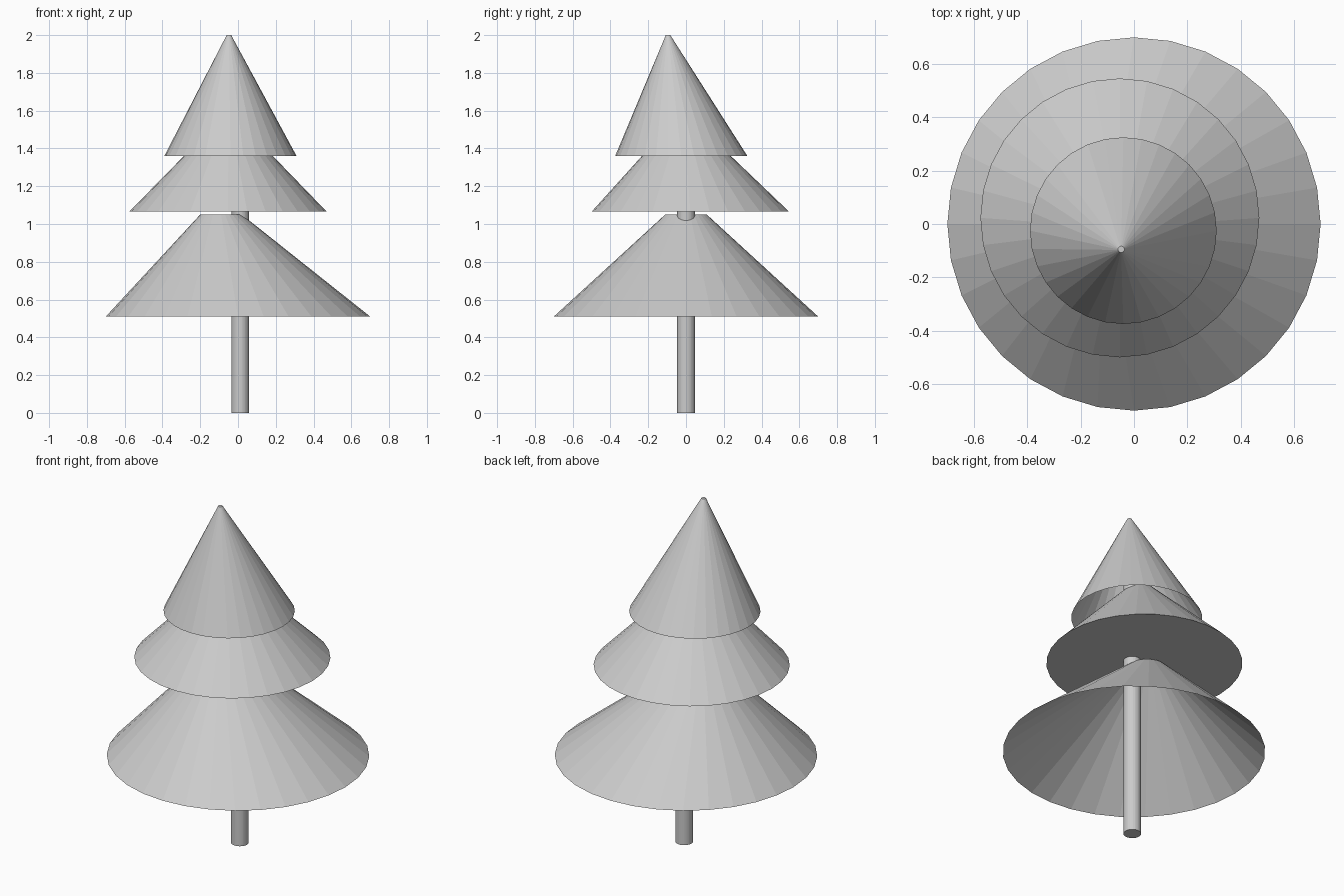
import bpy, bmesh
from math import cos, sin, tau

cube = bpy.data.objects.get("Cube")
if cube:
    bpy.data.objects.remove(cube)

SIDES = 32
grey = bpy.data.materials.new("plain grey")
grey.use_nodes = True
grey.diffuse_color = (0.6, 0.6, 0.6, 1)
grey.node_tree.nodes["Principled BSDF"].inputs["Base Color"].default_value = (0.6, 0.6, 0.6, 1)


def frustum(name, base, r_base, top, r_top, closed_base):
    """Leaning frustum between two horizontal rings, always capped on top."""
    bm = bmesh.new()

    def ring(centre, r):
        x, y, z = centre
        return [bm.verts.new((x + r * cos(tau * i / SIDES), y + r * sin(tau * i / SIDES), z))
                for i in range(SIDES)]

    low, high = ring(base, r_base), ring(top, r_top)
    for i in range(SIDES):
        j = (i + 1) % SIDES
        bm.faces.new((low[i], low[j], high[j], high[i]))
    bm.faces.new(high)
    if closed_base:
        bm.faces.new(low[::-1])
    mesh = bpy.data.meshes.new(name)
    bm.to_mesh(mesh)
    bm.free()
    mesh.materials.append(grey)
    obj = bpy.data.objects.new(name, mesh)
    bpy.context.collection.objects.link(obj)
    return obj


# Trunk
frustum("trunk", (0.012, 0, 0), 0.047, (0.012, 0, 1.58), 0.047, True)

# Foliage tiers, each leaning its own way
frustum("lower_foliage", (0, 0, 0.51), 0.7, (-0.09, 0, 1.05), 0.11, False)
frustum("middle_foliage", (-0.053, 0.023, 1.065), 0.523, (-0.05, -0.01, 1.53), 0.07, True)
frustum("upper_foliage", (-0.04, -0.025, 1.36), 0.35, (-0.048, -0.095, 2.0), 0.012, False)
